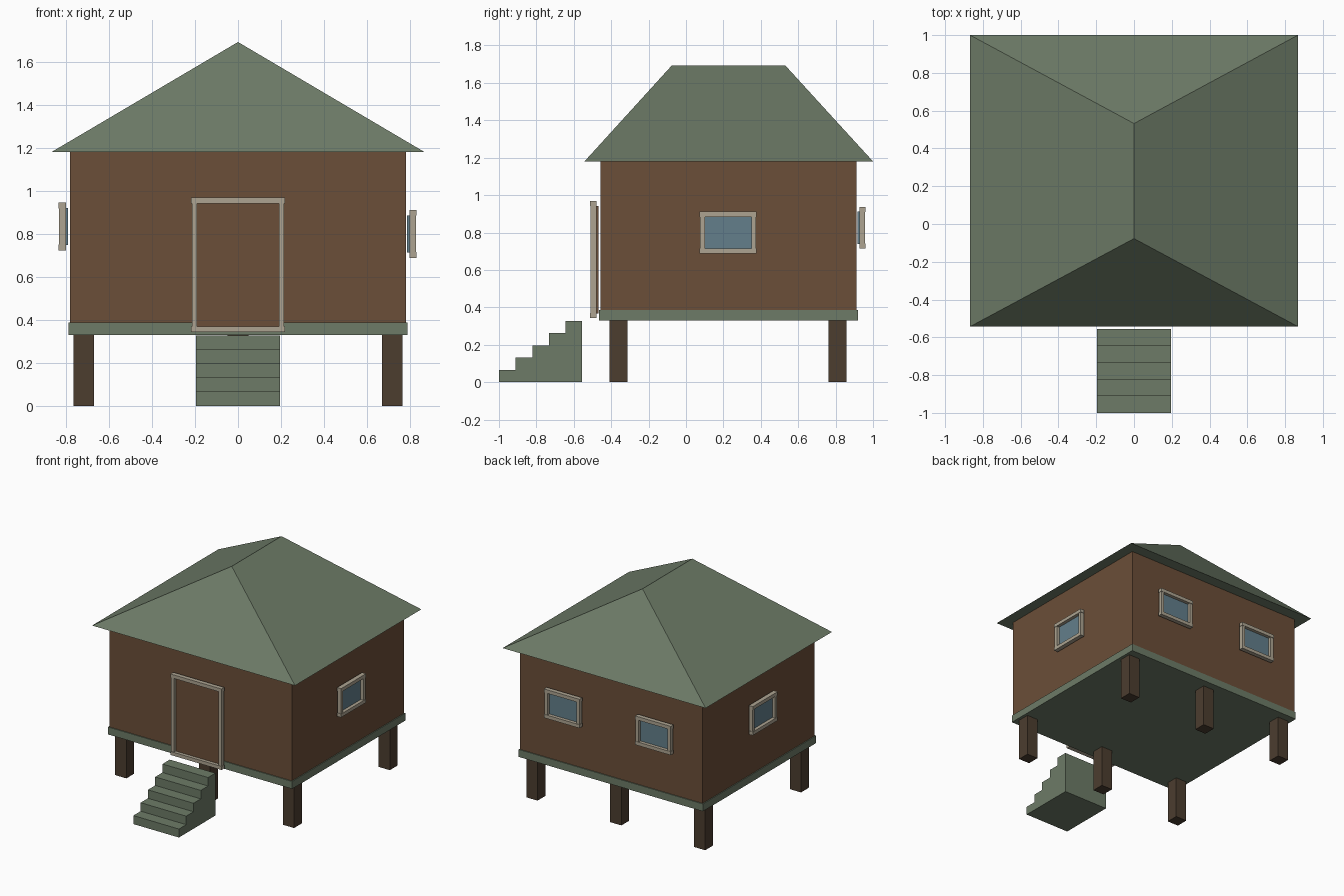
import bpy, bmesh, math
from mathutils import Matrix, Vector

if "Cube" in bpy.data.objects:
    bpy.data.objects.remove(bpy.data.objects["Cube"])


def material(name, *rgb):
    m = bpy.data.materials.new(name)
    lin = [((c / 255 + 0.055) / 1.055) ** 2.4 for c in rgb]
    m.diffuse_color = (*lin, 1)
    m.use_nodes = True
    m.node_tree.nodes["Principled BSDF"].inputs["Base Color"].default_value = m.diffuse_color
    return m


GREEN = material("sage green", 109, 123, 103)
BROWN = material("wall brown", 107, 78, 56)
DARK = material("dark timber", 76, 61, 47)
TRIM = material("cream trim", 173, 164, 145)
GLASS = material("window blue", 99, 127, 139)


def finish(name, bm, mat, matrix=None):
    bmesh.ops.recalc_face_normals(bm, faces=bm.faces)
    me = bpy.data.meshes.new(name)
    bm.to_mesh(me)
    bm.free()
    me.materials.append(mat)
    ob = bpy.data.objects.new(name, me)
    if matrix:
        ob.matrix_world = matrix
    bpy.context.collection.objects.link(ob)
    return ob


def boxes(name, mat, specs, matrix=None):
    """One object from boxes given as (x0, x1, y0, y1, z0, z1)."""
    bm = bmesh.new()
    for x0, x1, y0, y1, z0, z1 in specs:
        mid = Vector((x0 + x1, y0 + y1, z0 + z1)) / 2
        size = Matrix.Diagonal((x1 - x0, y1 - y0, z1 - z0, 1))
        bmesh.ops.create_cube(bm, size=1, matrix=Matrix.Translation(mid) @ size)
    return finish(name, bm, mat)if matrix is None else finish(name, bm, mat, matrix)


def framed(name, mat, at, angle, half, z0, z1, out):
    """Panel with a four-piece frame; local -y points away from the wall."""
    m = Matrix.Translation((*at, 0)) @ Matrix.Rotation(math.radians(angle), 4, 'Z')
    t = 0.027
    back, front = -out + 0.034, -out
    rails = [(-half, half, front, back, a, a + t) for a in (z0, z1 - t)]
    stiles = [(s - 0.0125, s + 0.0125, front + 0.003, back, z0 + t, z1 - t)
              for s in (-half + 0.0155, half - 0.0155)]
    boxes(name + "_frame", TRIM, rails + stiles, m)
    boxes(name + "_panel", mat,
          [(-half + 0.02, half - 0.02, -out + 0.026, -out + 0.045, z0 + 0.025, z1 - 0.025)], m)


# body
boxes("walls", BROWN, [(-0.781, 0.781, -0.457, 0.912, 0.34, 1.18)])
boxes("floor_slab", GREEN, [(-0.788, 0.788, -0.464, 0.919, 0.33, 0.387)])

# stilts: three across, two deep
boxes("stilts", DARK, [(x - 0.048, x + 0.048, y - 0.048, y + 0.048, 0, 0.335)
                       for x in (-0.717, 0, 0.717) for y in (-0.36, 0.81)])

# hipped roof
bm = bmesh.new()
fl, fr, br, bl = [bm.verts.new((x, y, 1.18)) for x, y in
                  ((-0.868, -0.543), (0.868, -0.543), (0.868, 1.0), (-0.868, 1.0))]
rf, rb = bm.verts.new((0, -0.077, 1.692)), bm.verts.new((0, 0.532, 1.692))
for f in ((fl, fr, rf), (fr, br, rb, rf), (br, bl, rb), (bl, fl, rf, rb), (bl, br, fr, fl)):
    bm.faces.new(f)
finish("roof", bm, GREEN)

# stairs: stepped profile extruded across
N, Y0, Y1, TOP = 5, -1.0, -0.555, 0.328
profile = [(Y1, 0), (Y0, 0)]
for i in range(N):
    y, y2, z = Y0 + (Y1 - Y0) * i / N, Y0 + (Y1 - Y0) * (i + 1) / N, TOP * (i + 1) / N
    profile += [(y, z), (y2, z)]
bm = bmesh.new()
side = bm.faces.new([bm.verts.new((-0.195, y, z)) for y, z in profile])
ext = bmesh.ops.extrude_face_region(bm, geom=[side], use_keep_orig=True)
bmesh.ops.translate(bm, vec=(0.39, 0, 0),
                    verts=[g for g in ext["geom"] if isinstance(g, bmesh.types.BMVert)])
finish("stairs", bm, GREEN)

# door and windows
framed("door", BROWN, (0, -0.457), 0, 0.218, 0.342, 0.968, 0.056)
framed("right_window", GLASS, (0.781, 0.225), 90, 0.152, 0.688, 0.911, 0.05)
framed("left_window", GLASS, (-0.781, 0.225), -90, 0.152, 0.722, 0.945, 0.054)
for label, x in (("left", -0.39), ("right", 0.39)):
    framed("back_%s_window" % label, GLASS, (x, 0.912), 180, 0.152, 0.714, 0.937, 0.049)
